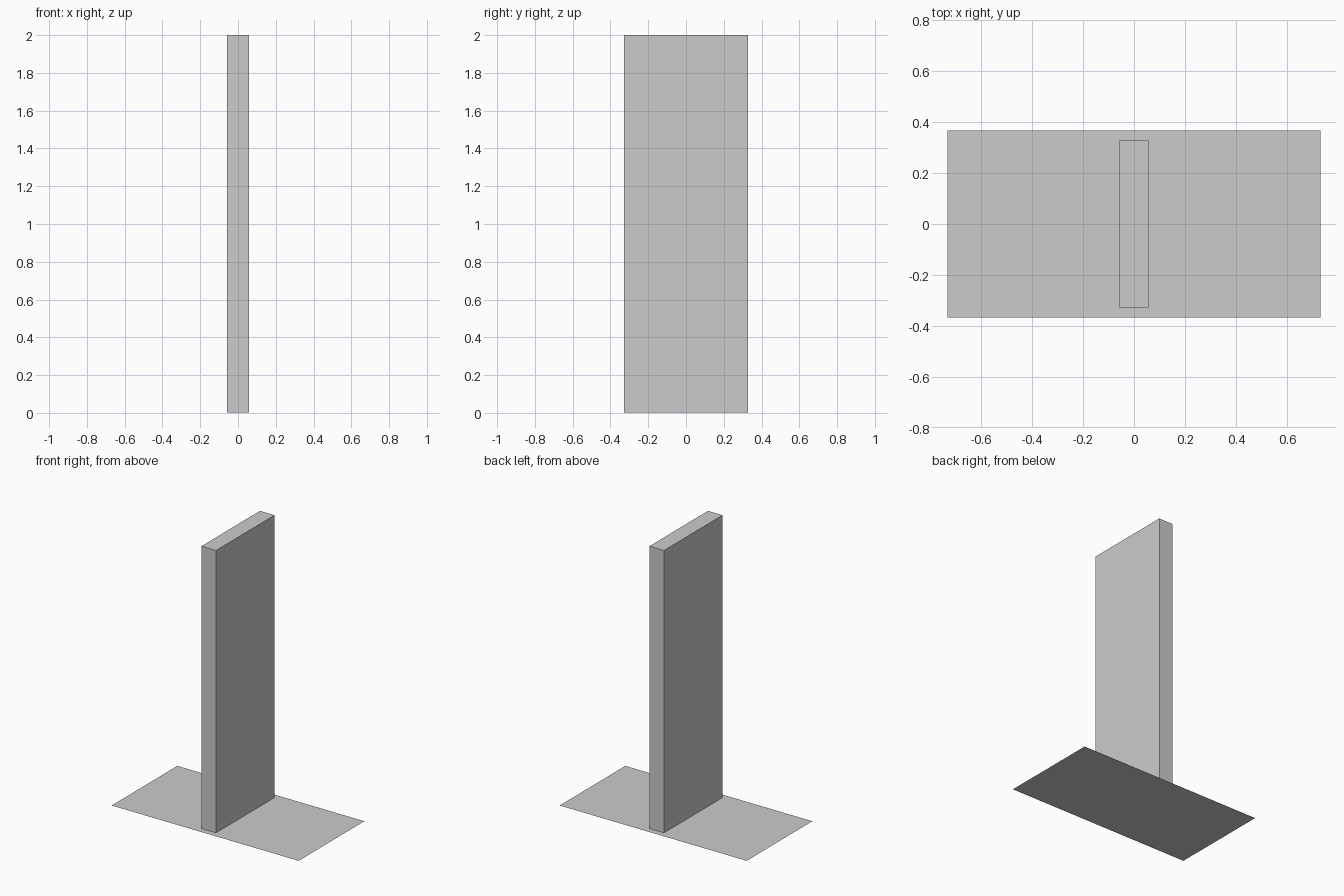
import bpy

if "Cube" in bpy.data.objects:
    bpy.data.objects.remove(bpy.data.objects["Cube"])

# Thin flat base sheet
bpy.ops.mesh.primitive_plane_add(size=1, location=(0, 0, 0))
base = bpy.context.object
base.name = "base_sheet"
base.scale = (1.464, 0.734, 1)

# Upright slab, resting just above the sheet
bottom, top = 0.002, 2.0
bpy.ops.mesh.primitive_cube_add(size=1, location=(0, 0, (bottom + top) / 2))
slab = bpy.context.object
slab.name = "upright_slab"
slab.scale = (0.114, 0.654, top - bottom)

# Bake sizes into the meshes
for ob in (base, slab):
    ob.select_set(True)
bpy.ops.object.transform_apply(location=False, rotation=False, scale=True)
